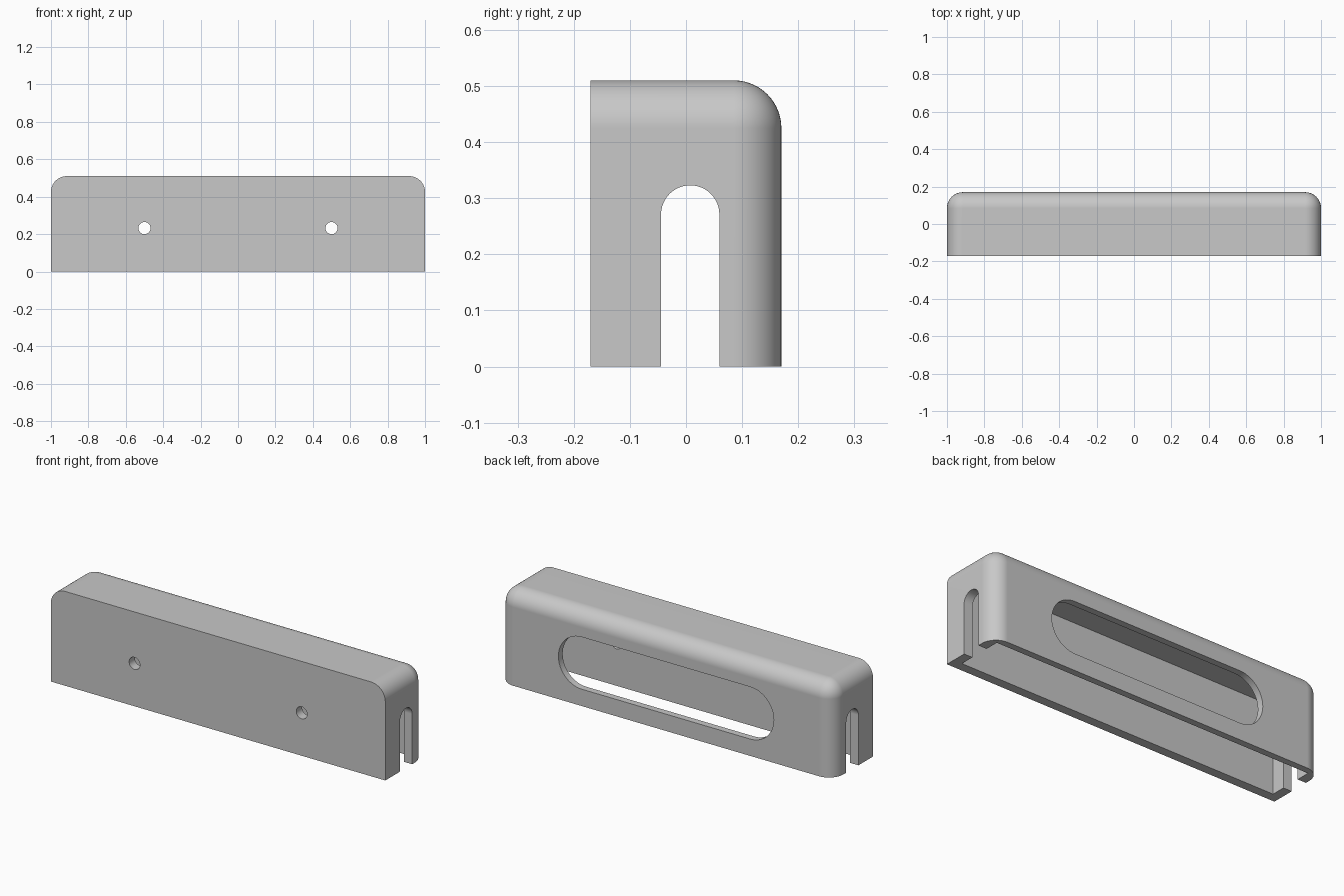
import bpy, bmesh, math
from mathutils import Vector

if "Cube" in bpy.data.objects:
    bpy.data.objects.remove(bpy.data.objects["Cube"])

X, Y, H, R = 1.0, 0.17, 0.51, 0.085          # half length, half depth, height, corner radius
END, FRONT, BACK, TOP = 0.05, 0.05, 0.036, 0.036   # wall thicknesses


def make_object(name, bm):
    bmesh.ops.recalc_face_normals(bm, faces=bm.faces)
    mesh = bpy.data.meshes.new(name)
    bm.to_mesh(mesh)
    bm.free()
    obj = bpy.data.objects.new(name, mesh)
    bpy.context.collection.objects.link(obj)
    return obj


def box(lo, hi):
    bm = bmesh.new()
    bmesh.ops.create_cube(bm, size=1)
    for v in bm.verts:
        v.co = Vector([lo[i] if v.co[i] < 0 else hi[i] for i in range(3)])
    return bm


def prism(name, outline, sweep):
    """Extrude a closed outline of 3D points along a vector."""
    bm = bmesh.new()
    face = bm.faces.new([bm.verts.new(p) for p in outline])
    new = bmesh.ops.extrude_face_region(bm, geom=[face])["geom"]
    bmesh.ops.translate(bm, vec=sweep, verts=[g for g in new if isinstance(g, bmesh.types.BMVert)])
    return make_object(name, bm)


def arc(cx, cz, r, start, end, n):
    return [(cx + r * math.cos(math.radians(start + (end - start) * i / n)),
             cz + r * math.sin(math.radians(start + (end - start) * i / n))) for i in range(n + 1)]


# Outer cover: round every edge except those on the front and bottom
bm = box((-X, -Y, 0), (X, Y, H))
round_edges = [e for e in bm.edges
               if not all(v.co.y < 0 for v in e.verts) and not all(v.co.z < 0.01 for v in e.verts)]
bmesh.ops.bevel(bm, geom=round_edges, offset=R, offset_type='OFFSET', segments=14,
                profile=0.5, affect='EDGES')
cover = make_object("cover", bm)

# Hollow inside, open at the bottom
cutters = [make_object("cavity_cutter", box((-X + END, -Y + FRONT, -0.1), (X - END, Y - BACK, H - TOP)))]

# Arched cable slot through both ends
arch = [(0.0595, -0.1)] + arc(0.0075, 0.271, 0.052, 0, 180, 24) + [(-0.0445, -0.1)]
cutters.append(prism("end_slot_cutter", [(-1.2, y, z) for y, z in arch], (2.4, 0, 0)))

# Two screw holes in the front wall
for x in (-0.5, 0.5):
    ring = arc(x, 0.232, 0.0325, 0, 360, 32)[:-1]
    cutters.append(prism("screw_hole_cutter", [(px, -0.3, pz) for px, pz in ring], (0, 0.25, 0)))

# Long rounded opening in the back wall
stadium = arc(0.503, 0.232, 0.141, -90, 90, 24) + arc(-0.503, 0.232, 0.141, 90, 270, 24)
cutters.append(prism("back_opening_cutter", [(x, 0.05, z) for x, z in stadium], (0, 0.3, 0)))

for cutter in cutters:
    cutter.hide_render = True
    mod = cover.modifiers.new(cutter.name, 'BOOLEAN')
    mod.object, mod.operation, mod.solver = cutter, 'DIFFERENCE', 'EXACT'

# Bake the cuts and remove the cutters
bpy.context.view_layer.update()
cut_mesh = bpy.data.meshes.new_from_object(cover.evaluated_get(bpy.context.evaluated_depsgraph_get()))
cover.modifiers.clear()
cover.data = cut_mesh
for cutter in cutters:
    bpy.data.objects.remove(cutter)

# Plain grey finish
grey = bpy.data.materials.new("grey")
grey.diffuse_color = (0.58, 0.58, 0.58, 1)
grey.use_nodes = True
grey.node_tree.nodes["Principled BSDF"].inputs["Base Color"].default_value = grey.diffuse_color
cut_mesh.materials.clear()
cut_mesh.materials.append(grey)

# Smooth rounded edges, keep cut edges crisp
bpy.context.view_layer.objects.active = cover
cover.select_set(True)
bpy.ops.object.shade_smooth_by_angle(angle=math.radians(30))
weighted = cover.modifiers.new("even_shading", 'WEIGHTED_NORMAL')
weighted.keep_sharp = True
